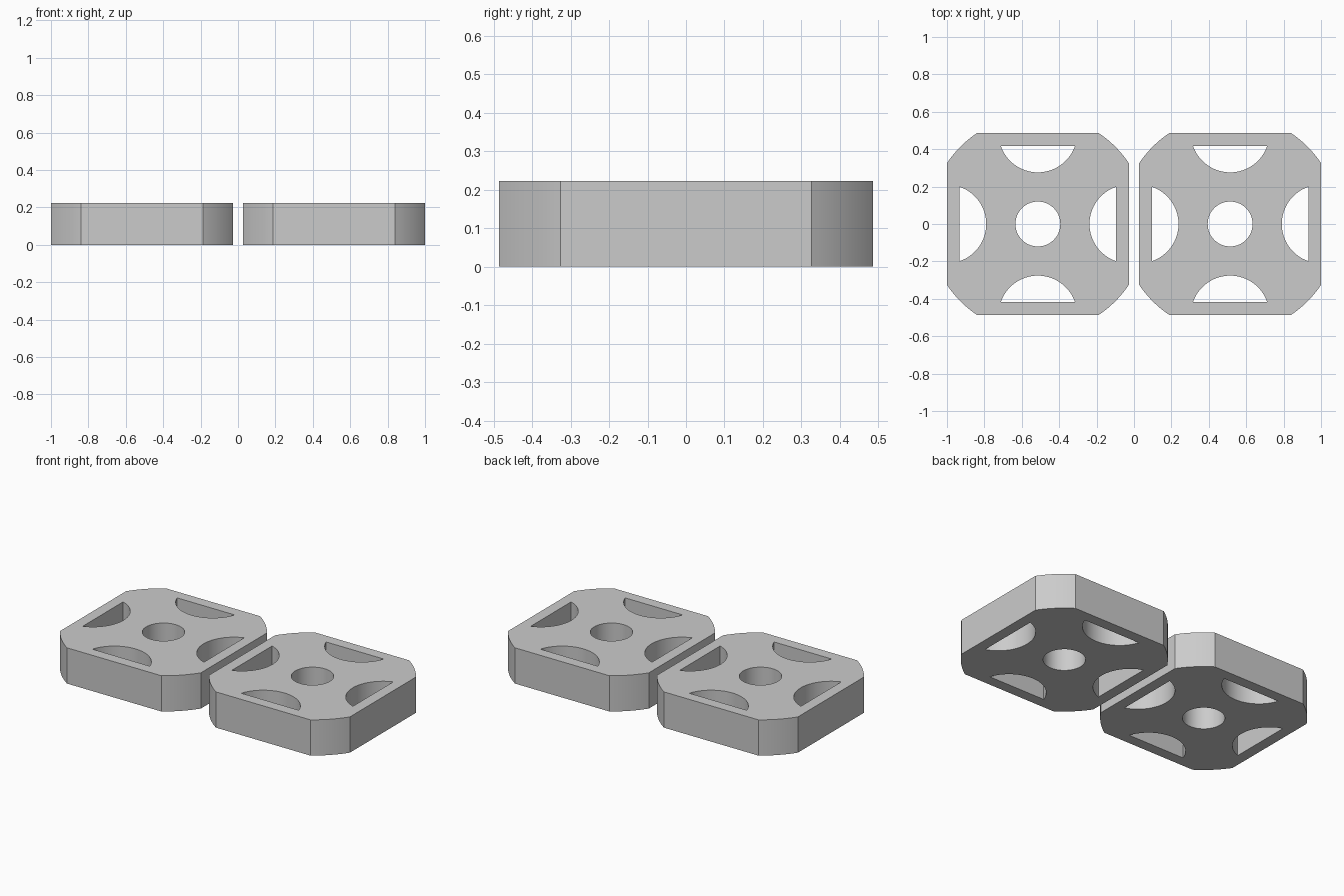
import bpy
import bmesh
from math import cos, sin, acos, pi, tau
from mathutils import Matrix

HALF = 0.486       # half width of one block
HEIGHT = 0.223
SPACING = 0.514    # block centre from the middle
CORNER_R = 0.585   # rounded corners lie on one large circle
HOLE_R = 0.12
POCKET_R = 0.21    # pocket arc centred on the block edge
RIM = 0.068        # wall left outside each pocket

cube = bpy.data.objects.get("Cube")
if cube:
    bpy.data.objects.remove(cube, do_unlink=True)

grey = bpy.data.materials.new("plain grey")
grey.use_nodes = True
grey.diffuse_color = (0.6, 0.6, 0.6, 1)
grey.node_tree.nodes["Principled BSDF"].inputs["Base Color"].default_value = grey.diffuse_color


def arc(radius, start, end, steps, cx=0.0):
    """Points along an arc, both ends included."""
    angles = [start + (end - start) * i / steps for i in range(steps + 1)]
    return [(cx + radius * cos(a), radius * sin(a), 0) for a in angles]


def add_loop(bm, points, turn=0.0):
    """Closed ring of edges, turned about the block centre."""
    rot = Matrix.Rotation(turn, 3, "Z")
    verts = [bm.verts.new(p) for p in points]
    bmesh.ops.rotate(bm, verts=verts, cent=(0, 0, 0), matrix=rot)
    for a, b in zip(verts, verts[1:] + verts[:1]):
        bm.edges.new((a, b))


def block_mesh():
    bm = bmesh.new()

    # Outer outline: four straight sides joined by shallow arcs
    flat = acos(HALF / CORNER_R)
    outline = []
    for i in range(4):
        quarter = i * pi / 2
        outline += arc(CORNER_R, quarter + flat, quarter + pi / 2 - flat, 10)
    add_loop(bm, outline)

    # Round centre hole
    add_loop(bm, arc(HOLE_R, 0, tau, 64)[:-1])

    # Four pockets, each an arc closed by a straight chord
    half_angle = acos(RIM / POCKET_R)
    pocket = arc(POCKET_R, pi - half_angle, pi + half_angle, 32, HALF)
    for i in range(4):
        add_loop(bm, pocket, i * pi / 2)

    # Fill around the holes and raise to full height
    bmesh.ops.triangle_fill(bm, edges=bm.edges[:], use_beauty=True, use_dissolve=False)
    raised = bmesh.ops.extrude_face_region(bm, geom=bm.faces[:], use_keep_orig=True)
    top = [g for g in raised["geom"] if isinstance(g, bmesh.types.BMVert)]
    bmesh.ops.translate(bm, verts=top, vec=(0, 0, HEIGHT))
    bmesh.ops.recalc_face_normals(bm, faces=bm.faces[:])

    mesh = bpy.data.meshes.new("block")
    bm.to_mesh(mesh)
    bm.free()
    mesh.materials.append(grey)
    return mesh


# Two identical blocks side by side
mesh = block_mesh()
for name, side in (("right_block", -1), ("left_block", 1)):
    block = bpy.data.objects.new(name, mesh)
    block.location.x = side * SPACING
    bpy.context.collection.objects.link(block)

# Smooth curved walls, sharp rims
bpy.ops.object.select_all(action="DESELECT")
block.select_set(True)
bpy.context.view_layer.objects.active = block
bpy.ops.object.shade_smooth_by_angle(angle=pi / 9)
